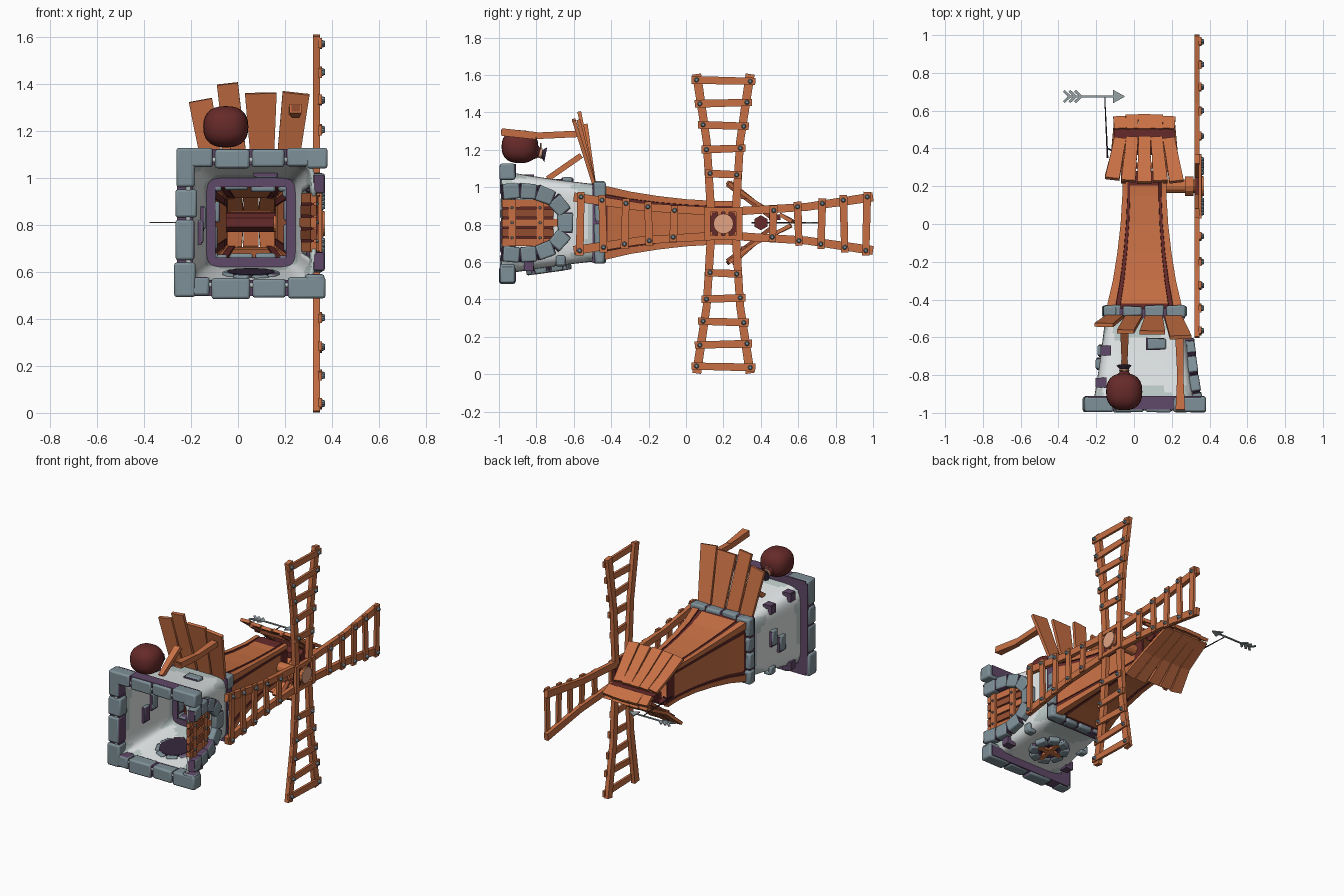
import bpy, bmesh, math, random
from mathutils import Vector as V, Matrix

if "Cube" in bpy.data.objects:
    bpy.data.objects.remove(bpy.data.objects["Cube"])

random.seed(4)
CX, CZ = 0.055, 0.81            # tower axis runs along y


def colour(name, r, g, b):
    m = bpy.data.materials.new(name)
    m.diffuse_color = [((c / 255 + 0.055) / 1.055) ** 2.4 for c in (r, g, b)] + [1]
    m.use_nodes = True
    m.node_tree.nodes["Principled BSDF"].inputs["Base Color"].default_value = m.diffuse_color
    return m


WOOD = colour("orange wood", 200, 112, 68)
BROWN = colour("brown wood", 150, 78, 50)
MAROON = colour("maroon", 102, 42, 41)
STONE = colour("blue grey stone", 126, 144, 152)
PURPLE = colour("purple mortar", 96, 72, 104)
PLASTER = colour("white plaster", 234, 239, 239)
PATCH = colour("grey plaster", 190, 204, 202)
METAL = colour("light metal", 150, 162, 166)
TAN = colour("end grain", 226, 164, 132)
DARK = colour("dark opening", 50, 38, 56)


def finish(name, bm, mats, bevel=0, smooth=False, solid=0):
    me = bpy.data.meshes.new(name)
    if not solid:
        bmesh.ops.recalc_face_normals(bm, faces=bm.faces[:])
    bm.to_mesh(me)
    bm.free()
    for m in mats:
        me.materials.append(m)
    ob = bpy.data.objects.new(name, me)
    bpy.context.collection.objects.link(ob)
    if solid:
        s = ob.modifiers.new("wall", "SOLIDIFY")
        s.thickness, s.offset = solid, -1
    if bevel:
        b = ob.modifiers.new("bevel", "BEVEL")
        b.width, b.segments = bevel, 2
    if smooth:
        bpy.context.view_layer.objects.active = ob
        ob.select_set(True)
        bpy.ops.object.shade_smooth_by_angle(angle=math.radians(40))
        ob.select_set(False)
    return ob


def beam(bm, p, q, w0, w1, t, side, mat=0):
    """Tapered board from p to q, width along side, thickness t."""
    p, q, side = V(p), V(q), V(side)
    d = (q - p).normalized()
    side = (side - d * side.dot(d)).normalized()
    n = d.cross(side) * t / 2
    v = [bm.verts.new(c + side * s * w / 2 + n * k)
         for c, w in ((p, w0), (q, w1)) for s, k in ((-1, -1), (1, -1), (1, 1), (-1, 1))]
    for f in ((0, 1, 2, 3), (7, 6, 5, 4), (0, 4, 5, 1), (1, 5, 6, 2), (2, 6, 7, 3), (3, 7, 4, 0)):
        bm.faces.new([v[i] for i in f]).material_index = mat


def rod(bm, p, q, r0, r1, n=12, mat=0):
    p, q = V(p), V(q)
    m = Matrix.Translation((p + q) / 2) @ (q - p).to_track_quat("Z", "Y").to_matrix().to_4x4()
    r = bmesh.ops.create_cone(bm, cap_ends=True, segments=n, radius1=r0, radius2=r1,
                              depth=(q - p).length, matrix=m)
    for f in {f for v in r["verts"] for f in v.link_faces}:
        f.material_index = mat


def loft(rings, mat_rule, skip=lambda c: False):
    """Open tube through rings of points."""
    bm = bmesh.new()
    vs = [[bm.verts.new(p) for p in ring] for ring in rings]
    n = len(rings[0])
    for i in range(len(rings) - 1):
        for j in range(n):
            k = (j + 1) % n
            q = (vs[i][j], vs[i + 1][j], vs[i + 1][k], vs[i][k])
            if not skip(sum((v.co for v in q), V()) / 4):
                bm.faces.new(q).material_index = mat_rule(i, j)
    return bm


def stain(bm):
    """Purple on some stone faces that turn to the axis or along the wall."""
    bmesh.ops.recalc_face_normals(bm, faces=bm.faces[:])
    for f in bm.faces:
        c = f.calc_center_median() - V((CX, 0, CZ))
        c.y = 0
        facing = f.normal.dot(c.normalized())
        if abs(f.normal.y) < .8 and random.random() < (.4 if facing < -.5 else .25 if facing < .5 else 0):
            f.material_index = 1


def half(y):                    # half width of the plaster base
    t = (y + 1) / 0.53
    return 0.28 - 0.095 * t + 0.02 * t * t


# Plaster base: rounded square tube with a door opening
def rounded(y, n=64, e=0.3):
    pts = []
    for k in range(n):
        a = 2 * math.pi * (k + 0.5) / n
        c, s = math.cos(a), math.sin(a)
        pts.append((CX + half(y) * math.copysign(abs(c) ** e, c), y,
                    CZ + half(y) * math.copysign(abs(s) ** e, s)))
    return pts


ys = [-0.985 + 0.515 * i / 28 for i in range(29)]
worn = lambda i, j: int(i < 4.5 + 2 * math.sin(j * .9) or i > 22 + 3 * math.sin(j * .6 + 1))
bm = loft([rounded(y) for y in ys], worn,
          lambda c: c.x > CX + 0.18 and c.y < -0.7 and abs(c.z - CZ) < 0.13)
finish("plaster_base", bm, [PLASTER, PATCH], smooth=True, solid=0.018)

# Wooden tower: flared square tube, corner posts and recessed panels
prof = [(-0.48, .2), (-0.42, .195), (-0.3, .167), (-0.15, .143), (0, .126), (0.15, .117), (0.205, .117), (0.28, .118)]
us = [(-1, 1), (-.77, 1), (-.76, .95), (-.65, .95), (-.64, .98), (.64, .98), (.65, .95), (.76, .95), (.77, 1)]
rings = []
for y, h in prof:
    ring = []
    for k in range(4):
        c, s = (1, 0, -1, 0)[k], (0, 1, 0, -1)[k]
        ring += [(CX + h * (d * c - u * s), y, CZ + h * (d * s + u * c)) for u, d in us]
    rings.append(ring)
bm = loft(rings, lambda i, j: int(j % 9 in (1, 2, 3, 5, 6, 7) or (i in (0, 6) and j % 9 == 4)))
finish("wooden_tower", bm, [WOOD, MAROON], solid=0.012)


# Stone rings with a mortar skirt towards the plaster
def stone_ring(name, y, h, t, depth, count, skirt, gap_door=False):
    st, mo = bmesh.new(), bmesh.new()
    for k in range(4):
        r = Matrix.Rotation(k * math.pi / 2, 3, "Y")
        place = lambda u, o, yy: V((CX, yy, CZ)) + r @ V((o, 0, u))
        cuts = [-h + 2 * h * i / count + (random.uniform(-.02, .02) if 0 < i < count else 0) for i in range(count + 1)]
        if k == 0 and gap_door:
            cuts[1], cuts[-2] = -.215, .225
        for i in range(count):
            if gap_door and k == 0 and 0 < i < count - 1:
                continue
            j = random.uniform(-.01, .003)
            beam(st, place(cuts[i] + .005, h - t / 2 + j, y), place(cuts[i + 1] - .005, h - t / 2 + j, y),
                 depth + random.uniform(-.012, .012), depth, t + random.uniform(-.01, .008), (0, 1, 0))
        if not (gap_door and k == 0):
            beam(mo, place(-h * .93, h - t / 2, y + skirt), place(h * .93, h - t / 2, y + skirt),
                 depth * .9, depth * .9, t * .8, (0, 1, 0))
    stain(st)
    finish(name + "_stones", st, [STONE, PURPLE], bevel=0.011, smooth=True)
    finish(name + "_mortar", mo, [PURPLE])


stone_ring("base_ring", -0.955, 0.322, 0.085, 0.08, 4, .009, True)
stone_ring("upper_ring", -0.462, 0.222, 0.08, 0.058, 4, -.012)

# Arched doorway stones on the right side
st, mo = bmesh.new(), bmesh.new()
arch = [(-.985, .165), (-.89, .172), (-.8, .165), (-.71, .13), (-.645, .055), (-.645, -.055),
        (-.71, -.13), (-.8, -.165), (-.89, -.172), (-.985, -.165)]
for (y0, z0), (y1, z1) in zip(arch, arch[1:]):
    a, b = V((CX + half(y0) + .012, y0, CZ + z0)), V((CX + half(y1) + .012, y1, CZ + z1))
    n = (b - a).cross(V((1, 0, 0)))
    beam(st, a.lerp(b, .03), a.lerp(b, .97), .085, .08, .055, n)
    beam(mo, a, b, .075, .075, .044, n)
# Loose stones set in the walls, visible on both sides
for k, y, u in ((2, -.67, .02), (2, -.74, -.04), (1, -.635, .065)):
    c, s = (1, 0, -1, 0)[k], (0, 1, 0, -1)[k]
    p = V((CX + c * (half(y) - .008) + abs(s) * u, y, CZ + s * (half(y) - .008) + abs(c) * u))
    d = V((abs(s), 0, abs(c))) * .05
    beam(st, p - d, p + d, .06, .055, .055, (0, 1, 0))
    beam(mo, p - d * 1.12, p + d * .9, .066, .06, .042, (0, 1, 0))
# Corner stones, purple on the left edges
for sx, sz in ((-1, 1), (-1, -1), (1, -1)):
    for y in (-.84, -.67):
        h = half(y) - .008
        p = V((CX + sx * h, y, CZ + sz * h))
        b = mo if sz > 0 or y < -.7 else st
        beam(b, p + V((-sx * .045, 0, 0)), p + V((sx * .008, 0, 0)), .055, .05, .026, (0, 1, 0))
        beam(b, p + V((0, 0, -sz * .045)), p + V((0, 0, sz * .008)), .05, .05, .026, (0, 1, 0))

# Round window underneath: ring of stones, dark pane, wooden cross
wy = -.735
wz = CZ - half(wy)
slope = V((0, 1, .14)).normalized()
wc = V((CX, wy, wz))
for i in range(8):
    a, b = [wc + V((1, 0, 0)) * math.cos(t) * .1 + slope * math.sin(t) * .1
            for t in (i * math.pi / 4 + .04, (i + 1) * math.pi / 4 - .04)]
    n = ((a + b) / 2 - wc)
    beam(st, a, b, .055, .055, .056, n)
    beam(mo, a - n * .1, b - n * .1, .065, .065, .04, n)
stain(st)
finish("wall_stones", st, [STONE, PURPLE], bevel=0.009, smooth=True)
finish("wall_mortar", mo, [PURPLE])
nrm = slope.cross(V((1, 0, 0))).normalized()
nrm = nrm if nrm.z > 0 else -nrm
bm = bmesh.new()
rod(bm, wc - nrm * .012, wc + nrm * .03, .1, .1, 16)
finish("window_pane", bm, [DARK])
bm = bmesh.new()
for d, s in ((V((1, 0, 0)), slope), (slope, V((1, 0, 0)))):
    beam(bm, wc - nrm * .02 - d * .085, wc - nrm * .02 + d * .085, .03, .03, .018, s)
finish("window_cross", bm, [WOOD])

# Door boards with crossbars and nails
bm, nails = bmesh.new(), bmesh.new()
beam(bm, (CX + half(-.99) - .014, -.98, CZ), (CX + half(-.7) - .014, -.7, CZ), .26, .2, .01, (0, 0, 1), 2)
for i in range(5):
    z = (i - 2) * .052
    y1 = -.69 - .02 * abs(i - 2)
    beam(bm, (CX + half(-.99) - .012, -.985, CZ + z), (CX + half(y1) - .012, y1, CZ + z), .043, .04, .024, (0, 0, 1), i % 2)
for y in (-.93, -.78):
    x = CX + half(y) + .003
    beam(bm, (x, y, CZ - .125), (x, y, CZ + .125), .04, .04, .018, (0, 1, 0))
    for z in (-.08, 0, .08):
        rod(nails, (x, y, CZ + z), (x + .018, y, CZ + z), .01, .006, 8)
finish("door", bm, [WOOD, BROWN, MAROON])

# Sails: four ladders, each with two rails and nailed rungs
bm = bmesh.new()
HY, HZ = 0.2, 0.805
for k in range(4):
    a = k * math.pi / 2
    at = lambda x, u, r: V((x, HY + u * math.cos(a) - r * math.sin(a), HZ + u * math.sin(a) + r * math.cos(a)))
    across = at(0, 1, 0) - at(0, 0, 0)
    for s in (-1, 1):
        beam(bm, at(.334, s * .066, .06), at(.334, s * .09, .45), .044, .042, .028, across)
        beam(bm, at(.334, s * .09, .445), at(.334, s * .143, .8), .042, .048, .028, across)
    for i, r in enumerate((.265, .4, .525, .645, .765)):
        h = .098 + (r - .265) * .145
        tilt = (-.004, .004)[i % 2]
        beam(bm, at(.349, -h, r - tilt), at(.349, h, r + tilt), .042, .038, .016, across.cross(V((1, 0, 0))))
        for s in (-1, 1):
            p = at(.355, s * (h - .027), r + s * tilt)
            rod(nails, p, p + V((.016, 0, 0)), .014, .008, 8)
finish("sails", bm, [WOOD])
finish("nails", nails, [STONE], smooth=True)

# Hub and axle
bm = bmesh.new()
rod(bm, (.15, HY, HZ), (.33, HY, HZ), .035, .035, 12)
rod(bm, (.27, HY, HZ), (.315, HY, HZ), .052, .052, 12)
rod(bm, (.32, HY, HZ), (.366, HY, HZ), .054, .054, 16)
rod(bm, (.364, HY, HZ), (.37, HY, HZ), .052, .052, 16, 1)
beam(bm, (.336, HY, HZ - .085), (.336, HY, HZ + .085), .17, .17, .022, (0, 1, 0), 2)
for s in (-1, 1):
    beam(bm, (.352, HY + s * .085, HZ - .09), (.352, HY + s * .085, HZ + .09), .034, .034, .02, (0, 1, 0))
    beam(bm, (.35, HY - .1, HZ + s * .075), (.35, HY + .1, HZ + s * .075), .026, .026, .018, (0, 0, 1))
    beam(bm, (.348, HY + s * .02, HZ - .08), (.348, HY + s * .02, HZ + .08), .022, .022, .016, (0, 1, 0))
finish("hub", bm, [WOOD, TAN, MAROON])

# Gable roof of fanned, slightly bent planks
bm = bmesh.new()
for s, ye, ze in ((1, .46, .055), (-1, .565, -.015)):
    for i in range(5):
        u = i - 2
        lo = V((CX + u * .085, .235 + random.uniform(-.02, .02), CZ + s * .215))
        mid = V((CX + u * .072, .37, CZ + s * .11))
        hi = V((CX + u * .064, ye - .002 * u * u, CZ + ze))
        beam(bm, lo, mid, .076, .066, .02, (1, 0, 0))
        beam(bm, mid, hi, .066, .0635, .02, (1, 0, 0))
for s in (-1, 1):
    beam(bm, (CX - .14, .31, CZ + s * .14), (CX + .14, .31, CZ + s * .14), .03, .03, .025, (0, 1, 0), 1)
    for x in (-.11, .11):           # rafters
        beam(bm, (CX + x, .22, CZ + s * .205), (CX + x, .46, CZ + s * .025), .025, .025, .022, (1, 0, 0), 1)
# Dark groove along the ridge and a capping board
beam(bm, (CX - .16, .475, CZ + .03), (CX + .16, .475, CZ + .03), .06, .06, .03, (0, 1, 0), 2)
for i in range(5):
    u = i - 2
    beam(bm, (CX + u * .064, .502, CZ + .045), (CX + u * .066, .578 - .003 * u * u, CZ + .005), .0635, .066, .02, (1, 0, 0))
rod(bm, (CX - .13, .4, CZ), (CX + .15, .4, CZ), .04, .04, 6, 2)
finish("roof", bm, [WOOD, BROWN, MAROON])

# Weather vane
bm = bmesh.new()
rod(bm, (-.1, .38, CZ), (-.14, .4, CZ), .005, .005, 6, 1)
rod(bm, (-.14, .35, CZ), (-.155, .675, CZ), .005, .003, 6, 1)
beam(bm, (-.35, .675, CZ), (-.09, .675, CZ), .011, .011, .006, (0, 1, 0))
beam(bm, (-.11, .675, CZ), (-.05, .675, CZ), .07, .004, .006, (0, 1, 0))
for x in (-.34, -.31, -.28):
    for s in (-1, 1):
        beam(bm, (x, .675, CZ), (x - .032, .675 + s * .03, CZ), .014, .014, .006, (1, 0, 0))
finish("weather_vane", bm, [METAL, DARK])

# Awning planks, post and brace
bm = bmesh.new()
for xb, xt, yt, zt, w in ((-.1, -.16, -.535, 1.33, .1), (.0, -.045, -.57, 1.4, .09),
                          (.105, .097, -.575, 1.36, .135), (.205, .247, -.6, 1.36, .115)):
    beam(bm, (xb, -.49, 1.01), (xt, yt, zt), .09, w, .02, (1, 0, 0))
beam(bm, (.245, -.985, 1.295), (.245, -.8, 1.275), .05, .032, .04, (1, 0, 0))
beam(bm, (.245, -.988, 1.295), (.245, -.98, 1.295), .036, .036, .028, (1, 0, 0), 1)
beam(bm, (.245, -.8, 1.275), (.24, -.585, 1.285), .032, .045, .035, (1, 0, 0))
beam(bm, (-.05, -.74, 1.045), (-.05, -.56, 1.17), .03, .045, .03, (1, 0, 0))
finish("awning", bm, [WOOD, BROWN])

# Sack with a tied neck and cord ends
bm = bmesh.new()
bmesh.ops.create_uvsphere(bm, u_segments=24, v_segments=14, radius=1)
for v in bm.verts:
    v.co = V([math.copysign(abs(c) ** .82, c) for c in v.co])
    v.co = V((-.052 + v.co.x * .096, -.888 + v.co.y * .098, 1.217 + v.co.z * .088))
rod(bm, (-.052, -.81, 1.19), (-.052, -.775, 1.18), .045, .018, 12)
rod(bm, (-.052, -.775, 1.18), (-.052, -.75, 1.175), .016, .04, 8, 1)
rod(bm, (-.052, -.785, 1.182), (-.052, -.77, 1.18), .026, .026, 10, 2)
for s in (-1, 1):
    rod(bm, (-.052, -.778, 1.2), (-.052 + s * .025, -.776, 1.235), .004, .004, 6, 2)
finish("sack", bm, [MAROON, DARK, TAN], smooth=True)
